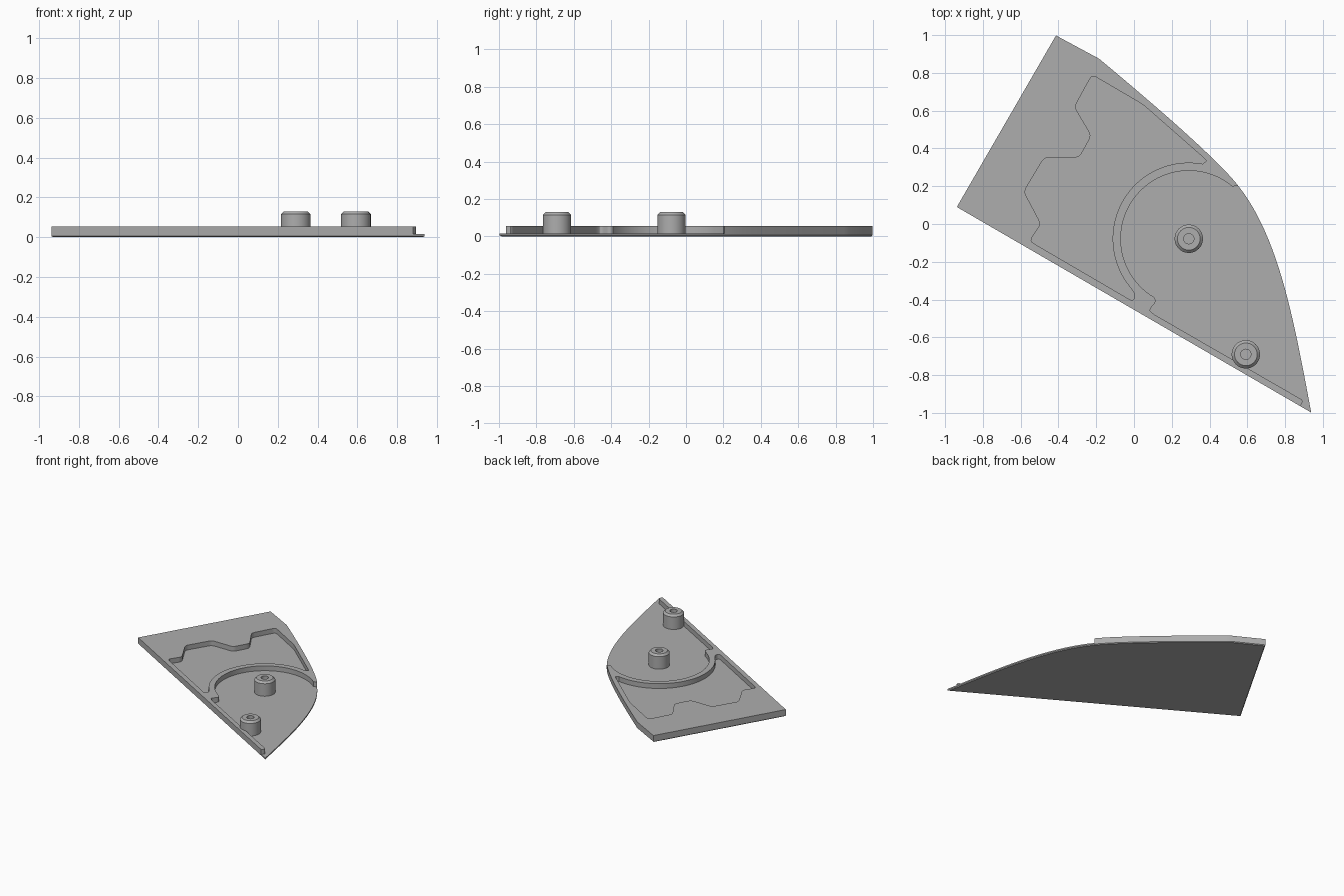
import bpy, bmesh
from math import cos, sin, radians, pi
from mathutils import Vector
from mathutils.geometry import interpolate_bezier

if "Cube" in bpy.data.objects:
    bpy.data.objects.remove(bpy.data.objects["Cube"])

grey = bpy.data.materials.new("plain grey")
grey.use_nodes = True
grey.diffuse_color = (0.42, 0.42, 0.42, 1)
grey.node_tree.nodes["Principled BSDF"].inputs["Base Color"].default_value = grey.diffuse_color

FLOOR, TOP, CHAMFER = 0.016, 0.054, 0.006
HUB = Vector((0.29, -0.078))


def V(*pairs):
    return [Vector(p) for p in pairs]


def finish(name, bm):
    bmesh.ops.recalc_face_normals(bm, faces=bm.faces)
    mesh = bpy.data.meshes.new(name)
    bm.to_mesh(mesh)
    bm.free()
    mesh.materials.append(grey)
    ob = bpy.data.objects.new(name, mesh)
    bpy.context.collection.objects.link(ob)
    bpy.ops.object.select_all(action="DESELECT")
    ob.select_set(True)
    bpy.context.view_layer.objects.active = ob
    bpy.ops.object.shade_smooth_by_angle(angle=radians(25))
    return ob


def slab(loops, z0, z1):
    """Fill closed loops (later ones are holes) and extrude upward."""
    bm = bmesh.new()
    edges = []
    for loop in loops:
        vs = [bm.verts.new((p.x, p.y, z0)) for p in loop]
        edges += [bm.edges.new((a, b)) for a, b in zip(vs, vs[1:] + vs[:1])]
    bmesh.ops.triangle_fill(bm, edges=edges, use_beauty=True)
    ext = bmesh.ops.extrude_face_region(bm, geom=bm.faces[:], use_keep_orig=True)
    for v in ext["geom"]:
        if isinstance(v, bmesh.types.BMVert):
            v.co.z = z1
    bmesh.ops.recalc_face_normals(bm, faces=bm.faces)
    return bm


def fillet(pts, r):
    """Round the inner corners of an open path, keeping its two ends."""
    out = [pts[0]]
    for a, b, c in zip(pts, pts[1:], pts[2:]):
        p = b + (a - b).normalized() * min(r, (a - b).length * 0.45)
        q = b + (c - b).normalized() * min(r, (c - b).length * 0.45)
        for i in range(5):
            t = i / 4
            out.append(p * (1 - t) ** 2 + b * 2 * t * (1 - t) + q * t * t)
    return out + [pts[-1]]


def arc(r, start, end, n=48):
    angles = [radians(start + (end - start) * i / n) for i in range(n + 1)]
    return [HUB + Vector((cos(a), sin(a))) * r for a in angles]


# Outline: straight front edge, curved outer side, straight rear edge
left, tip, rear = V((-0.938, 0.09), (0.938, -0.998), (-0.413, 0.998))
lower = interpolate_bezier(tip, *V((0.845, -0.5), (0.767, -0.07), (0.55, 0.205)), 24)
upper = interpolate_bezier(*V((0.55, 0.205), (0.426, 0.361), (0.046, 0.683), (-0.185, 0.875)), 20)
lower, upper = [[Vector(p[:2]) for p in c] for c in (lower, upper)]

# Thin base plate with a chamfered underside
bm = slab([[left] + lower + upper[1:] + [rear]], CHAMFER, FLOOR)
under = [f for f in bm.faces if f.normal.z < -0.9]
bmesh.ops.inset_region(bm, faces=under, thickness=CHAMFER, use_even_offset=True)
for v in {v for f in under for v in f.verts}:
    v.co.z = 0
finish("base_plate", bm)

# Raised body: slim front strip, round hub recess, and a stepped pocket as a hole
strip = fillet(V((0.885, -0.955), (0.898, -0.935), (0.1, -0.475),
                 (0.08, -0.455), (0.118, -0.41), (0.107, -0.39)), 0.02)
body = [left, left.lerp(tip, 0.968)] + strip + arc(0.36, 239.5, 50) + upper + [rear]
steps = fillet(V((0.365, 0.327), (0.39, 0.332), (0.048, 0.632), (-0.222, 0.79),
                 (-0.315, 0.62), (-0.225, 0.468), (-0.29, 0.352), (-0.475, 0.352),
                 (-0.583, 0.172), (-0.492, 0), (-0.553, -0.09), (-0.005, -0.41),
                 (0.008, -0.375), (-0.02, -0.335)), 0.025)
pocket = arc(0.403, 219.8, 79.5) + steps[1:-1]
finish("raised_body", slab([body, pocket], FLOOR, TOP))


# Chamfered pins with a small blind hole in the top
def pin(name, x, y):
    bm = bmesh.new()
    profile = [(0.075, FLOOR), (0.075, 0.115), (0.06, 0.13), (0.027, 0.13), (0.027, 0.09), (0, 0.09)]
    vs = [bm.verts.new((r, 0, z)) for r, z in profile]
    edges = [bm.edges.new(e) for e in zip(vs, vs[1:])]
    bmesh.ops.spin(bm, geom=vs + edges, axis=(0, 0, 1), cent=(0, 0, 0), angle=2 * pi, steps=48)
    bmesh.ops.remove_doubles(bm, verts=bm.verts, dist=0.0001)
    finish(name, bm).location = (x, y, 0)


pin("hub_pin", HUB.x, HUB.y)
pin("front_pin", 0.592, -0.69)
